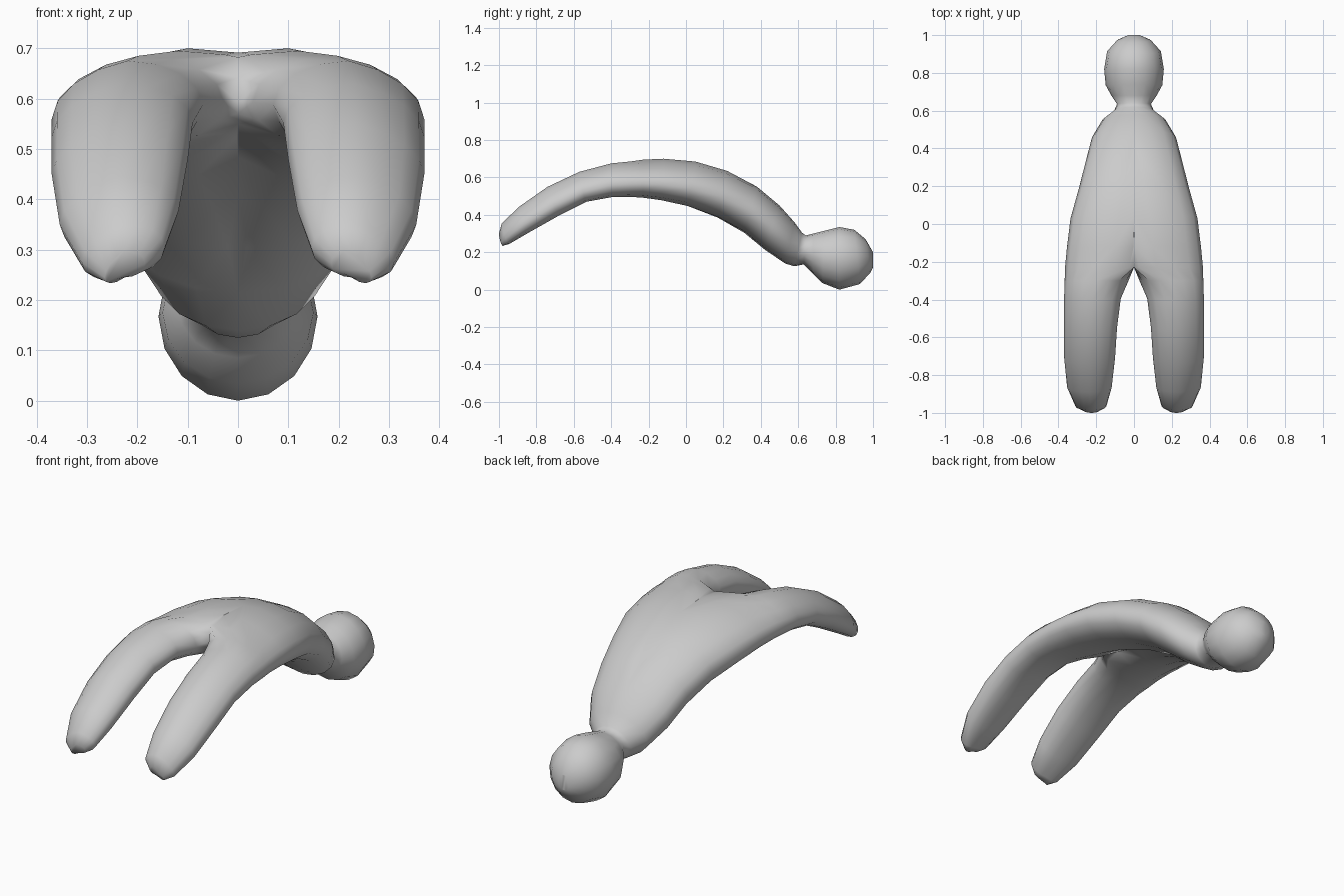
import bpy, bmesh, math
from mathutils import Vector

if "Cube" in bpy.data.objects:
    bpy.data.objects.remove(bpy.data.objects["Cube"])

SIDES = 16

# Half-body stations, leg tip to crown: top y, top z, bottom y, bottom z, centre x, radius x
LEG = [
    (-1.00, .30, -.975, .245, .225, .04),
    (-.985, .355, -.945, .25, .228, .082),
    (-.89, .445, -.84, .31, .236, .118),
    (-.74, .55, -.67, .405, .235, .135),
    (-.57, .63, -.53, .475, .23, .14),
    (-.40, .675, -.39, .50, .22, .15),
    (-.30, .685, -.30, .50, .198, .169),
]
TORSO = [
    (-.23, .695, -.23, .495, .12, .245),
    (-.12, .70, -.13, .48, .10, .255),
    (.05, .685, .01, .447, .08, .256),
    (.22, .635, .17, .385, .05, .24),
    (.38, .55, .31, .305, .02, .232),
    (.50, .45, .42, .215, 0, .222),
    (.58, .36, .53, .14, 0, .165),
]
NECK_HEAD = [
    (.62, .305, .58, .125, 0, .105),
    (.64, .29, .63, .135, 0, .09),
    (.68, .30, .68, .085, 0, .12),
    (.74, .315, .73, .035, 0, .15),
    (.82, .335, .82, .00, 0, .158),
    (.90, .32, .93, .03, 0, .142),
    (.96, .27, .985, .09, 0, .09),
    (1.00, .20, 1.00, .12, 0, .03),
]


def section(ty, tz, by, bz, cx, rx):
    """Oval ring; any part crossing the centre plane is flattened onto it."""
    top, bottom = Vector((0, ty, tz)), Vector((0, by, bz))
    mid, half = (top + bottom) / 2, (top - bottom) / 2
    ring = []
    for i in range(SIDES):
        a = 2 * math.pi * i / SIDES
        ring.append([cx + rx * math.cos(a), math.sin(a)])
    crossing = [p for p in ring if p[0] < 1e-4]
    if crossing:
        edge = math.sqrt(1 - (cx / rx) ** 2)
        scale = edge / max(abs(p[1]) for p in crossing)
        for p in crossing:
            p[0], p[1] = 0, p[1] * scale
    points = []
    for x, s in ring:
        p = mid + half * s + Vector((x, 0, 0))
        if cx > 0:
            # Outer sides droop; the underside is hollow between the hips
            p.z -= min(.028, .3 * cx) * max(0, (x - cx) / rx)
            if crossing and x < cx and s < 0:
                p.z -= .4 * cx * s * (1 - x / cx) ** 2
        points.append(p)
    return points


# Loft one half
bm = bmesh.new()
rings = [[bm.verts.new(p) for p in section(*s)] for s in LEG + TORSO + NECK_HEAD]
for a, b in zip(rings, rings[1:]):
    for i in range(SIDES):
        j = (i + 1) % SIDES
        bm.faces.new((a[i], a[j], b[j], b[i]))
bm.faces.new(rings[0])
bm.faces.new(rings[-1])
bmesh.ops.recalc_face_normals(bm, faces=bm.faces[:])

# Remove the inner wall on the centre plane, then mirror and weld
wall = [f for f in bm.faces if all(v.co.x < 1e-5 for v in f.verts)]
bmesh.ops.delete(bm, geom=wall, context='FACES')
bmesh.ops.mirror(bm, geom=bm.verts[:] + bm.edges[:] + bm.faces[:],
                 axis='X', merge_dist=1e-4)
bmesh.ops.remove_doubles(bm, verts=bm.verts[:], dist=1e-4)
bmesh.ops.recalc_face_normals(bm, faces=bm.faces[:])

# Arched body with two legs and round head
mesh = bpy.data.meshes.new("arched_body")
bm.to_mesh(mesh)
bm.free()
body = bpy.data.objects.new("arched_body", mesh)
bpy.context.collection.objects.link(body)
for p in mesh.polygons:
    p.use_smooth = True
